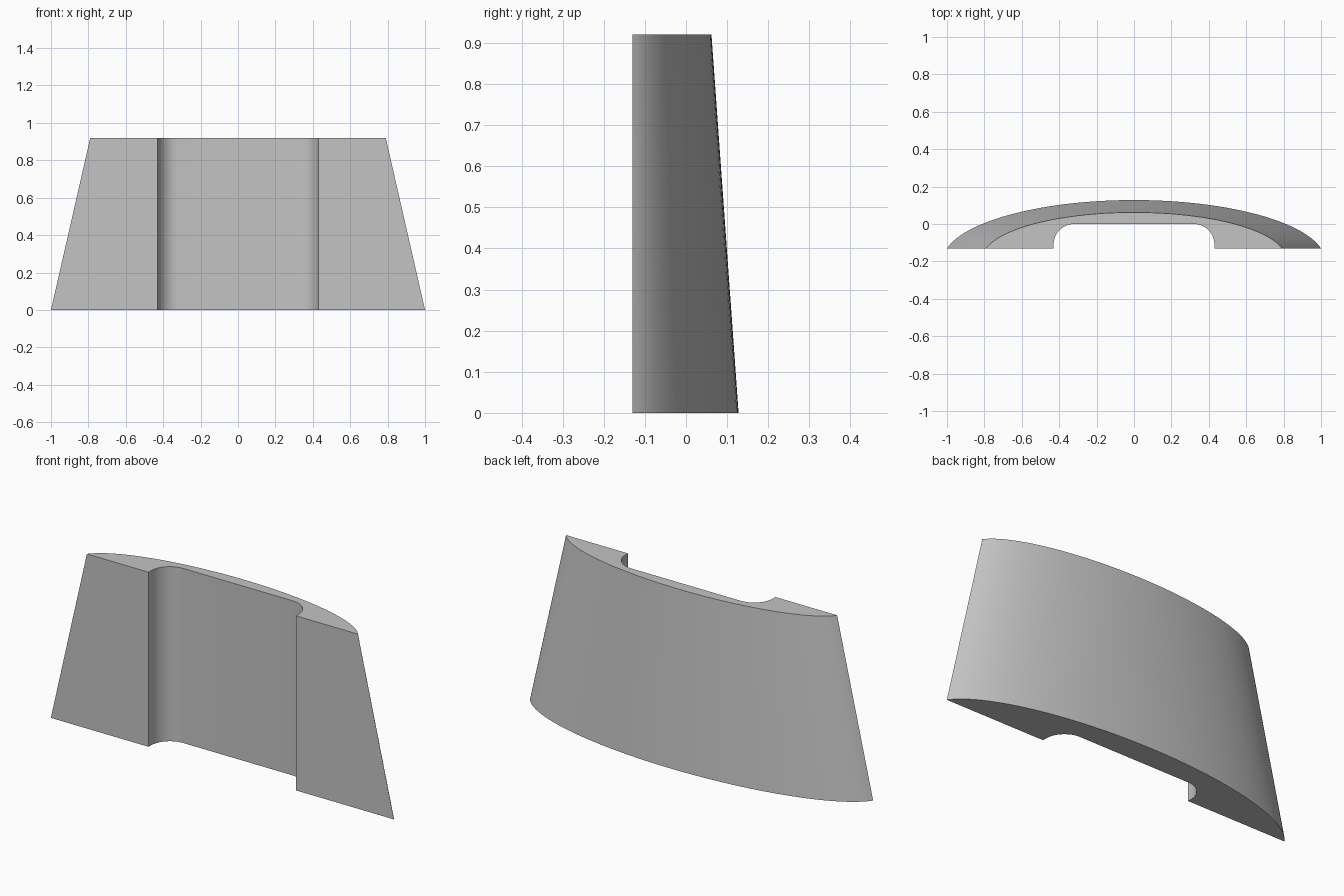
import bpy
import bmesh
from math import sin, cos, pi, asin, radians

cube = bpy.data.objects.get("Cube")
if cube:
    bpy.data.objects.remove(cube, do_unlink=True)

HEIGHT = 0.92
FRONT = -0.13          # flat front plane
NOTCH_HALF = 0.43      # half width of the front channel
RADIUS = 0.11          # rounding of the channel's inner corners
ARC_STEPS = 64
CORNER_STEPS = 12

grey = bpy.data.materials.new("plain_grey")
grey.use_nodes = True
grey.diffuse_color = (0.55, 0.55, 0.55, 1)
grey.node_tree.nodes["Principled BSDF"].inputs["Base Color"].default_value = (0.55, 0.55, 0.55, 1)


def outline(half_width, depth):
    """Bowed back from right tip to left tip, then the channelled front."""
    start = asin(0.212)
    back = []
    for i in range(ARC_STEPS + 1):
        a = start + (pi - 2 * start) * i / ARC_STEPS
        x = half_width * cos(a) / cos(start)
        y = FRONT + depth * (sin(a) - sin(start)) / (1 - sin(start))
        back.append((x, y))
    # One rounded channel corner, mirrored for the other side
    corner = [(NOTCH_HALF, FRONT)]
    for i in range(CORNER_STEPS + 1):
        a = pi / 2 * i / CORNER_STEPS
        corner.append((NOTCH_HALF - RADIUS + RADIUS * cos(a), -RADIUS + RADIUS * sin(a)))
    return back + [(-x, y) for x, y in corner] + corner[::-1]


# Tapered body lofted between the base and top outlines
bm = bmesh.new()
base = [bm.verts.new((x, y, 0)) for x, y in outline(1.0, 0.258)]
top = [bm.verts.new((x, y, HEIGHT)) for x, y in outline(0.79, 0.192)]
count = len(base)
for i in range(count):
    j = (i + 1) % count
    bm.faces.new((base[i], base[j], top[j], top[i]))
bm.faces.new(base[::-1])
bm.faces.new(top)
bmesh.ops.recalc_face_normals(bm, faces=bm.faces[:])

mesh = bpy.data.meshes.new("curved_body")
bm.to_mesh(mesh)
bm.free()
mesh.materials.append(grey)
body = bpy.data.objects.new("curved_body", mesh)
bpy.context.collection.objects.link(body)

# Smooth curves with crisp rims
bpy.ops.object.select_all(action="DESELECT")
body.select_set(True)
bpy.context.view_layer.objects.active = body
bpy.ops.object.shade_smooth_by_angle(angle=radians(30))
